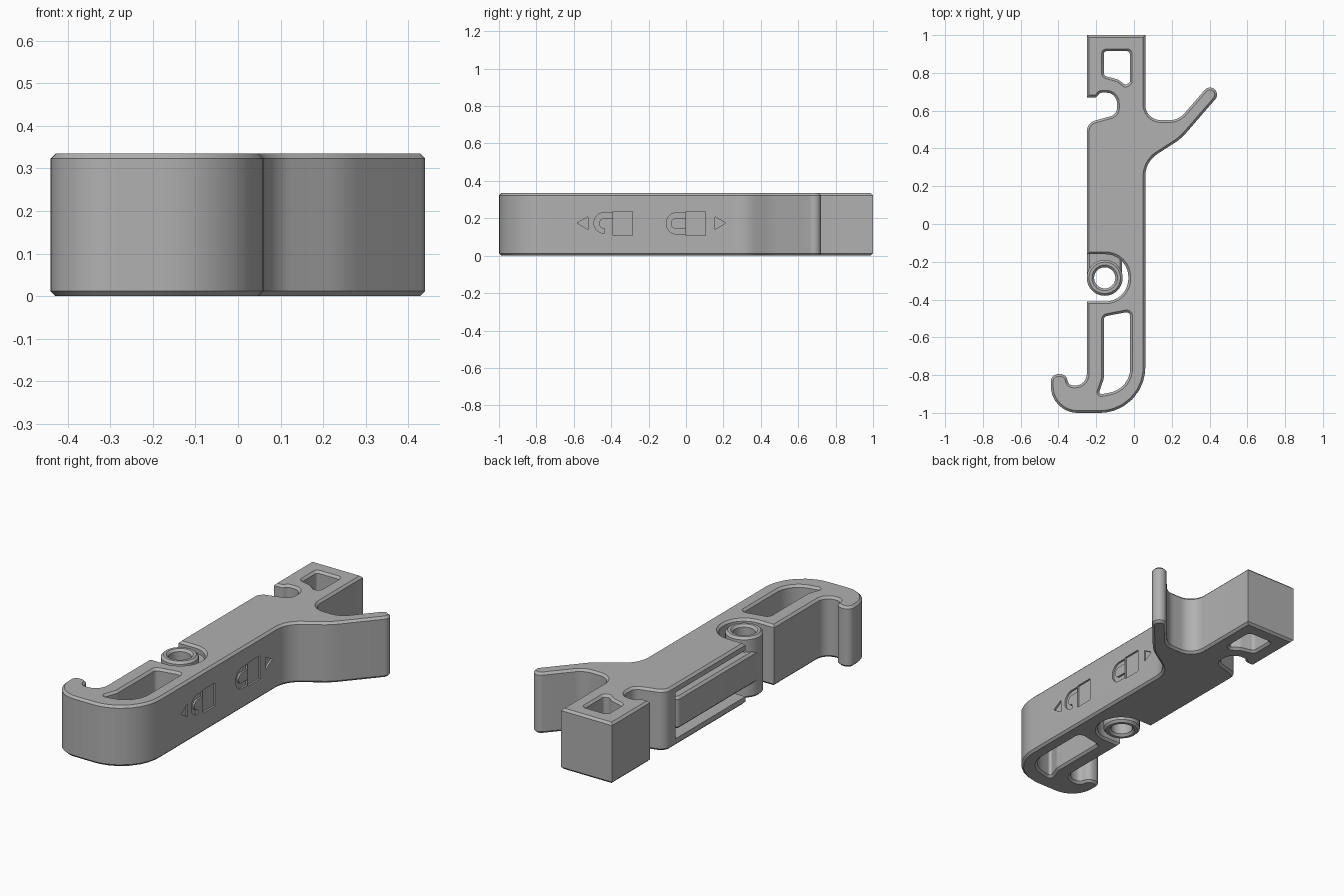
import bpy, bmesh, math
from mathutils import Vector

if "Cube" in bpy.data.objects:
    bpy.data.objects.remove(bpy.data.objects["Cube"])

HEIGHT, CHAMFER = 0.335, 0.012

grey = bpy.data.materials.new("plain grey")
grey.use_nodes = True
grey.diffuse_color = (0.44, 0.44, 0.44, 1)
grey.node_tree.nodes["Principled BSDF"].inputs["Base Color"].default_value = grey.diffuse_color


def rounded(corners, steps=8):
    """Outline from (x, y, radius) corners."""
    pts = []
    for i, (x, y, r) in enumerate(corners):
        p = Vector((x, y))
        if r == 0:
            pts.append(p)
            continue
        a = (Vector(corners[i - 1][:2]) - p).normalized()
        b = (Vector(corners[(i + 1) % len(corners)][:2]) - p).normalized()
        half = a.angle(b) / 2
        t = r / math.tan(half)
        c = p + (a + b).normalized() * r / math.sin(half)
        for k in range(steps + 1):
            v = (p + a * t - c).lerp(p + b * t - c, k / steps)
            pts.append(c + v.normalized() * r)
    return pts


def circle(x, y, r, n=40):
    return [Vector((x + r * math.cos(math.tau * k / n), y + r * math.sin(math.tau * k / n)))
            for k in range(n)]


def area(pts):
    return sum(pts[i - 1].cross(p) for i, p in enumerate(pts))


def inset(pts, d):
    """Move an outline sideways into the material."""
    out = []
    for i, p in enumerate(pts):
        a = (p - pts[i - 1]).normalized()
        b = (pts[(i + 1) % len(pts)] - p).normalized()
        na, nb = Vector((-a.y, a.x)), Vector((-b.y, b.x))
        out.append(p + (na + nb) * d / (1 + na.dot(nb)))
    return out


def prism(name, loops, low, high, chamfer=0.0, sideways=False):
    """Extrude outlines (first solid, the rest holes) with chamfered rims."""
    bm = bmesh.new()
    bottom, top = [], []
    levels = [(0, low), (0, high)]
    if chamfer:
        levels = [(chamfer, low), (0, low + chamfer), (0, high - chamfer), (chamfer, high)]
    for n, pts in enumerate(loops):
        if (area(pts) > 0) != (n == 0):
            pts = pts[::-1]
        rings = []
        for d, h in levels:
            ring = inset(pts, d) if d else pts
            rings.append([bm.verts.new((h, p.x, p.y) if sideways else (p.x, p.y, h))
                          for p in ring])
        for lo, hi in zip(rings, rings[1:]):
            for i in range(len(lo)):
                bm.faces.new((lo[i - 1], lo[i], hi[i], hi[i - 1]))
        for store, ring in ((bottom, rings[0]), (top, rings[-1])):
            store += [bm.edges.get((ring[i - 1], ring[i])) for i in range(len(ring))]
    axis = Vector((1, 0, 0)) if sideways else Vector((0, 0, 1))
    for edges in (bottom, top):
        bmesh.ops.triangle_fill(bm, edges=edges, use_beauty=True, normal=axis)
    bmesh.ops.recalc_face_normals(bm, faces=bm.faces)
    mesh = bpy.data.meshes.new(name)
    bm.to_mesh(mesh)
    bm.free()
    mesh.materials.append(grey)
    obj = bpy.data.objects.new(name, mesh)
    bpy.context.collection.objects.link(obj)
    return obj


def cut(obj, cutter):
    mod = obj.modifiers.new("cut", "BOOLEAN")
    mod.operation, mod.solver, mod.object = "DIFFERENCE", "EXACT", cutter
    bpy.context.view_layer.update()
    graph = bpy.context.evaluated_depsgraph_get()
    mesh = bpy.data.meshes.new_from_object(obj.evaluated_get(graph))
    obj.modifiers.clear()
    obj.data = mesh
    bpy.data.objects.remove(cutter)


# Main body: shank with notch, pivot pocket, hook and angled arm
outline = rounded([
    (0.06, 1, 0), (-0.25, 1, 0),
    (-0.25, 0.67, 0), (-0.2, 0.67, 0.015), (-0.18, 0.695, 0.02),
    (-0.09, 0.695, 0.055), (-0.09, 0.58, 0.045), (-0.25, 0.535, 0.06),
    (-0.25, -0.16, 0), (-0.03, -0.16, 0.12), (-0.03, -0.41, 0.12), (-0.25, -0.41, 0),
    (-0.25, -0.855, 0.06), (-0.345, -0.855, 0.03), (-0.36, -0.795, 0.038),
    (-0.44, -0.795, 0.038), (-0.44, -1, 0.14), (0.06, -1, 0.24),
    (0.06, 0.33, 0.14), (0.25, 0.452, 0.3), (0.455, 0.689, 0.037),
    (0.398, 0.737, 0.037), (0.236, 0.55, 0.1), (0.06, 0.55, 0.08)])
upper_hole = rounded([
    (-0.16, 0.915, 0.015), (-0.16, 0.785, 0.02), (-0.085, 0.765, 0.04),
    (-0.045, 0.735, 0.01), (-0.022, 0.75, 0.01), (-0.022, 0.915, 0.015)])
lower_hole = rounded([
    (-0.16, -0.49, 0.02), (-0.16, -0.82, 0.04), (-0.19, -0.905, 0.012),
    (-0.02, -0.87, 0.13), (-0.02, -0.463, 0.02)])
body = prism("body", [outline, upper_hole, lower_hole], 0, HEIGHT, CHAMFER)

# Side cavity that houses the lever
cavity = rounded([(-0.3, -0.2, 0), (-0.032, -0.2, 0), (-0.032, 0.45, 0), (-0.3, 0.45, 0)])
cut(body, prism("cavity_cutter", [cavity], 0.04, 0.295))


# Engraved padlock and arrow symbols on the side
def block(y):
    return rounded([(y, 0.107, 0), (y + 0.105, 0.107, 0), (y + 0.105, 0.235, 0), (y, 0.235, 0)])


closed_shackle = rounded([
    (-0.004, 0.23, 0), (-0.105, 0.23, 0.055), (-0.105, 0.115, 0.055), (-0.004, 0.115, 0),
    (-0.004, 0.145, 0), (-0.08, 0.145, 0.025), (-0.08, 0.2, 0.025), (-0.004, 0.2, 0)])
open_shackle = rounded([
    (-0.394, 0.23, 0), (-0.492, 0.23, 0.054), (-0.492, 0.12, 0.054), (-0.435, 0.12, 0),
    (-0.435, 0.145, 0), (-0.464, 0.145, 0.025), (-0.464, 0.2, 0.025), (-0.394, 0.2, 0)])
arrows = [rounded([(y, 0.175, 0), (y + d, 0.14, 0), (y + d, 0.208, 0)])
          for y, d in ((-0.582, 0.057), (0.212, -0.057))]
for n, shape in enumerate([block(0), block(-0.39), closed_shackle, open_shackle] + arrows):
    cut(body, prism("symbol_cutter", [shape], 0.05, 0.1, sideways=True))

# Pivot barrel and the lever that swings on it
PIVOT = (-0.155, -0.285)
barrel = prism("pivot_barrel", [circle(*PIVOT, 0.095), circle(*PIVOT, 0.056)], 0, HEIGHT, CHAMFER)
lever_outline = rounded([
    (-0.2475, -0.377, 0.092), (-0.0625, -0.377, 0.092),
    (-0.0625, 0.43, 0.05), (-0.2475, 0.43, 0.03)])
lever = prism("lever", [lever_outline, circle(*PIVOT, 0.07)], 0.08, 0.255, CHAMFER)

# Smooth curved walls while keeping rims crisp
bpy.ops.object.select_all(action="DESELECT")
for obj in (body, barrel, lever):
    obj.select_set(True)
    bpy.context.view_layer.objects.active = obj
bpy.ops.object.shade_smooth_by_angle(angle=math.radians(30))
